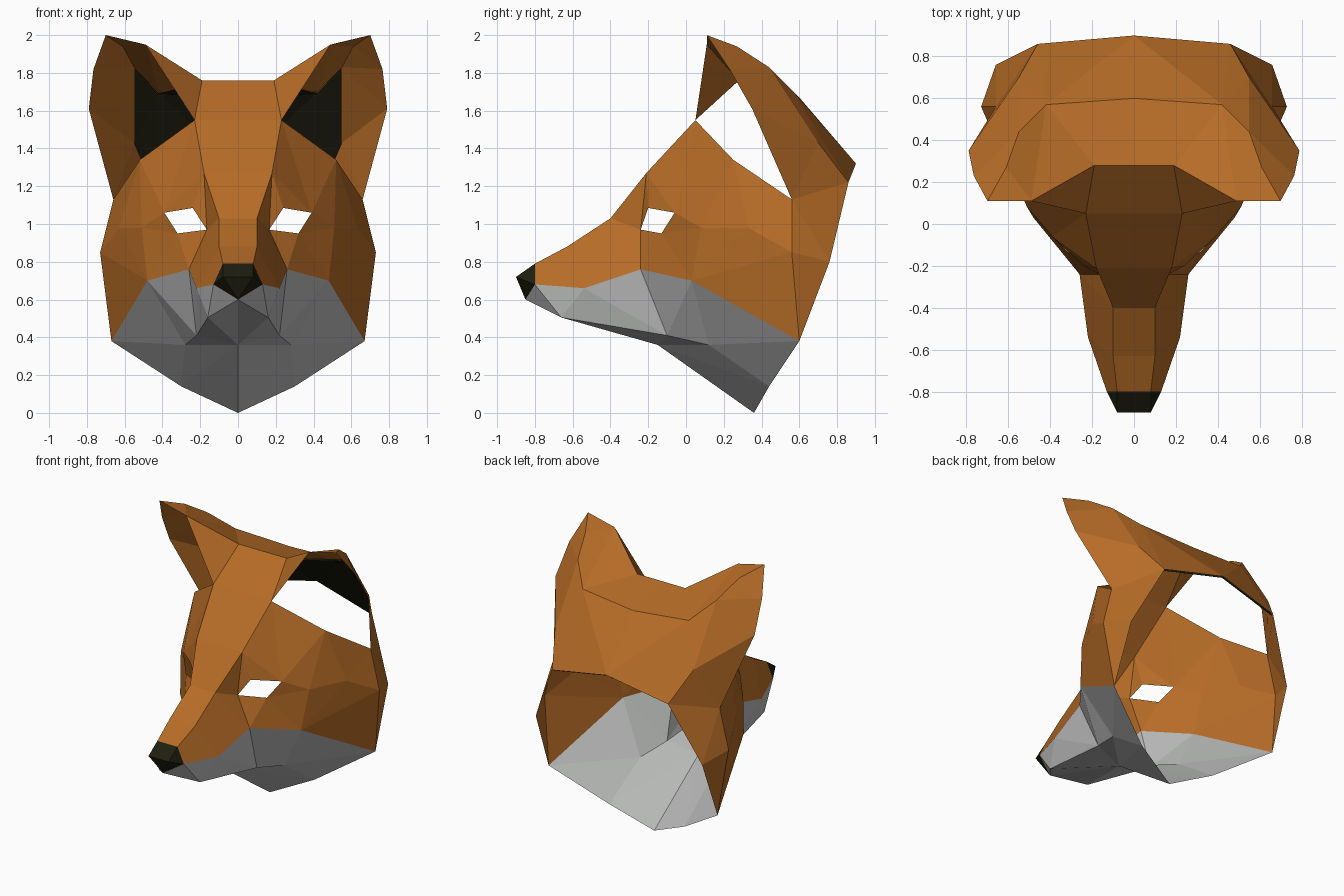
import bpy, bmesh
from mathutils import Vector

if "Cube" in bpy.data.objects:
    bpy.data.objects.remove(bpy.data.objects["Cube"])


def material(name, rgb):
    m = bpy.data.materials.new(name)
    m.diffuse_color = (*rgb, 1)
    m.use_nodes = True
    m.node_tree.nodes["Principled BSDF"].inputs["Base Color"].default_value = m.diffuse_color
    return m


ORANGE = material("orange fur", (0.47, 0.15, 0.02))
WHITE = material("pale grey fur", (0.50, 0.51, 0.50))
BLACK = material("dark nose", (0.013, 0.013, 0.005))


def fan(hub, ring):
    """Triangles from a hub point to each segment of a polyline."""
    return [(hub, a, b) for a, b in zip(ring, ring[1:])]


def strip(a, b):
    """Quads between two polylines of equal length."""
    return [(a[i], a[i + 1], b[i + 1], b[i]) for i in range(len(a) - 1)]


def centred(line):
    """The same polyline moved on to the symmetry plane."""
    return [(0, p[1], p[2]) for p in line]


def part(name, faces, mat, inset=0.0):
    """Half shell from faces, normals outward, mirrored across x."""
    bm = bmesh.new()
    verts = {}
    for f in faces:
        vs = []
        for p in f:
            if p not in verts:
                verts[p] = bm.verts.new(p)
            if verts[p] not in vs:
                vs.append(verts[p])
        if len(vs) > 2:
            bm.faces.new(vs)
    bm.normal_update()
    for f in bm.faces:
        c = f.calc_center_median()
        core = Vector((0, max(-0.7, min(0.2, c.y)), 0.66 if c.y < -0.2 else 0.9))
        if f.normal.dot(c - core) < 0:
            f.normal_flip()
    bm.normal_update()
    if inset:
        moves = [(v, v.normal.copy()) for v in bm.verts]
        for v, n in moves:
            if v.co.x < 1e-5:
                n.x = 0
            v.co -= n * inset
    me = bpy.data.meshes.new(name)
    bm.to_mesh(me)
    bm.free()
    me.materials.append(mat)
    ob = bpy.data.objects.new(name, me)
    bpy.context.collection.objects.link(ob)
    mir = ob.modifiers.new("mirror", 'MIRROR')
    mir.use_clip = True
    mir.merge_threshold = 0.0005
    return ob


# Bridge line, from the nose up to the headband
bridge = [(.08, -.80, .79), (.10, -.63, .88), (.10, -.40, 1.03),
          (.18, -.21, 1.27), (.23, .05, 1.55), (.19, .28, 1.76)]
nose_top, bridge_low, bridge_mid, brow, forehead, band = bridge

# Line where the orange meets the pale fur
lip = [(.13, -.80, .68), (.22, -.54, .66), (.26, -.24, .76),
       (.48, .03, .70), (.67, .60, .38)]
nose_side, lip_mid, lip_back, cheek_low, jaw_corner = lip

# Eye hole corners
eye_in, eye_top = (.165, -.24, .97), (.24, -.20, 1.085)
eye_out, eye_low = (.39, -.06, 1.06), (.32, -.13, .95)

# Side of the head and rear rim
cheek, side = (.51, .08, .98), (.63, .33, .98)
widest, rim_low = (.73, .56, .85), (.66, .76, .80)
temple, ear_root = (.52, .25, 1.34), (.66, .56, 1.13)
rim_top, rim_mid = (.46, .86, 1.22), (0, .90, 1.32)

# Muzzle sides, forehead and cheeks
face = strip(bridge, centred(bridge))
face += strip(bridge[:3], lip[:3])
face += [(bridge_mid, lip_back, eye_in), (cheek, cheek_low, side)]
face += fan(brow, [bridge_mid, eye_in, eye_top, eye_out, forehead])
face += fan(eye_low, [eye_in, lip_back, cheek_low, cheek, eye_out])
face += fan(temple, [forehead, eye_out, cheek, side, ear_root])
face += fan(widest, [ear_root, side, cheek_low, jaw_corner, rim_low])
face += fan(rim_low, [widest, ear_root, rim_top])
part("face_shell", face, ORANGE)

# Ears: open shells swept back into the head
tip, ear_in = (.70, .11, 2.0), (.49, .11, 1.95)
ear_out_high, ear_out = (.765, .23, 1.82), (.79, .35, 1.61)
ridge_high, ridge_mid, ridge_low = (.61, .27, 1.94), (.55, .44, 1.83), (.42, .57, 1.70)
nape_side, crown = (.55, .70, 1.43), (0, .60, 1.67)

ear = [(ear_in, band, forehead)]
ear += fan(ridge_high, [ear_in, tip, ear_out_high, ridge_mid])
ear += fan(ear_in, [ridge_high, ridge_mid, ridge_low, band])
ear += fan(ridge_mid, [ear_out_high, ear_out, nape_side])
ear += fan(nape_side, [ear_out, ear_root, rim_top])
part("ears", ear, ORANGE)

# Back of the head, with a dark lining seen through the ear openings
back = fan(ridge_low, [ridge_mid, nape_side, rim_top, rim_mid, crown])
back += [(ridge_low, crown, (0, .28, 1.76), band)]
part("head_back", back, ORANGE)
part("ear_lining", back, BLACK, inset=0.012)

# Pale jaw and chin
nose_low = (0, -.85, .60)
muzzle_low, jaw_fold = (.16, -.66, .505), (.22, -.10, .41)
throat, jaw_mid = (0, -.15, .36), (.28, .12, .36)
chin_side, chin = (.30, .44, .14), (0, .36, 0)
jaw = fan(muzzle_low, [throat, nose_low, nose_side, lip_mid, jaw_fold, throat])
jaw += fan(jaw_fold, [lip_mid, lip_back, cheek_low, jaw_mid, throat])
jaw += fan(jaw_mid, [cheek_low, jaw_corner, chin_side, throat])
jaw += [(throat, chin_side, chin)]
part("jaw", jaw, WHITE)

# Nose
nose_front = (.08, -.90, .72)
nose = strip([nose_top, nose_front], centred([nose_top, nose_front]))
nose += fan(nose_front, [nose_top, nose_side, nose_low, (0, -.90, .72)])
part("nose", nose, BLACK)
